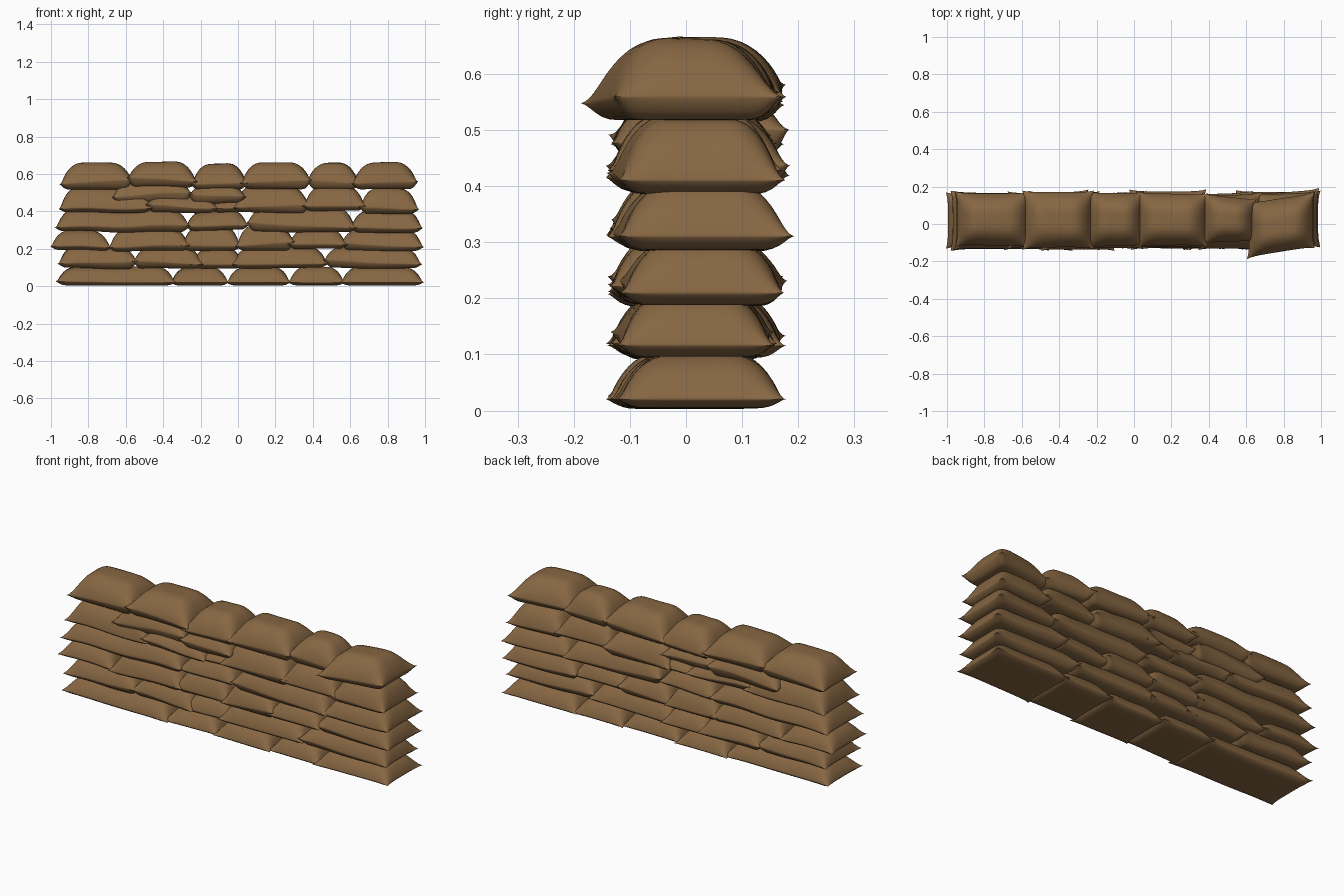
import bpy, bmesh, math, random
from mathutils import Vector, noise

if "Cube" in bpy.data.objects:
    bpy.data.objects.remove(bpy.data.objects["Cube"])

random.seed(4)
burlap = bpy.data.materials.new("burlap_brown")
burlap.diffuse_color = (0.24, 0.134, 0.055, 1)
burlap.use_nodes = True
burlap.node_tree.nodes["Principled BSDF"].inputs["Base Color"].default_value = burlap.diffuse_color
bags = []


def rise(d, length, power=0.8):
    """Rounded rise from the seam: 0 at the edge, 1 at distance `length`."""
    t = min(max(d / length, 0), 1)
    return (1 - (1 - t) ** 2.2) ** power


def sandbag(name, x0, x1, zl, zr, top, bottom, soft, tug, jitter):
    """Pillow with a seam all round, pinched corners, domed top and flat underside.
    tug = y offsets of (left front, right front, left back, right back) corners."""
    hx, hy = (x1 - x0) / 2 + 0.006, 0.149
    cx, cy = (x0 + x1) / 2, 0.018
    bm = bmesh.new()
    for side in (1, -1):
        made = bmesh.ops.create_grid(bm, x_segments=34, y_segments=26, size=1)["verts"]
        if side < 0:
            faces = {f for v in made for f in v.link_faces}
            bmesh.ops.reverse_faces(bm, faces=list(faces))
        for v in made:
            u, w = (math.sin(c * math.pi / 2) for c in (v.co.x, v.co.y))
            dx, dy = hx * (1 - abs(u)), hy * (1 - abs(w))
            # sides drawn in between the corner ears
            x = hx * u - math.copysign(0.012, u) * abs(u) ** 3 * (1 - w ** 4)
            y = hy * w - math.copysign(0.010, w) * abs(w) ** 3 * (1 - u ** 6)
            a, b = (u + 1) / 2, (w + 1) / 2
            y += ((1 - a) * tug[0] + a * tug[1]) * (1 - b) + ((1 - a) * tug[2] + a * tug[3]) * b
            z = zl * (1 - a) + zr * a
            if side > 0:
                n = noise.noise(Vector((x * 6 + cx * 9, y * 6, zl * 30)))
                f = rise(dx, min(soft, hx * 0.8)) * rise(dy, soft)
                # gentle crown towards the middle
                crown = 0.95 + 0.05 * (1 - u * u) * (1 - w * w)
                z += f * (top * 1.0 - z + 0.008 * n) * crown
            else:
                z -= rise(dx, 0.05) * rise(dy, 0.05) * (z - bottom)
            # whole courses undulate a little, upper ones more than the lowest
            amp = 0.012 * min(zl / 0.15, 1) * (0.4 if zl > 0.5 else 1)
            z += amp * noise.noise(Vector(((cx + x) * 3.5, 2.3, z * 2)))
            v.co = (cx + x, cy + y + jitter * abs(math.cos(u)), max(z, 0))
    bmesh.ops.remove_doubles(bm, verts=bm.verts, dist=0.00002)
    me = bpy.data.meshes.new(name)
    bm.to_mesh(me)
    bm.free()
    me.materials.append(burlap)
    ob = bpy.data.objects.new(name, me)
    bpy.context.collection.objects.link(ob)
    bags.append(ob)


def row(label, seam, top, bottom, spans, soft=0.10, tugs={}):
    """Lay one course; each span is x0, x1, seam lift left, seam lift right, top lift."""
    for i, (x0, x1, dl, dr, dt) in enumerate(spans):
        r = lambda: random.uniform(-0.012, 0.012)
        tug = tugs.get(i, (r(), r(), r(), r()))
        sandbag(f"{label}_sandbag_{i + 1}", x0, x1, seam + dl, seam + dr, top + dt,
                bottom + min(dl, dr) * 0.8, soft, tug, random.uniform(-0.006, 0.006))


# Courses from the ground up
row("ground_course", 0.020, 0.105, 0.004, [
    (-0.97, -0.335, 0.005, 0, 0), (-0.36, -0.05, 0, 0, -0.005), (-0.06, 0.28, 0, 0, 0),
    (0.27, 0.57, 0, 0, 0), (0.55, 0.99, 0, 0, 0)])
row("second_course", 0.116, 0.208, 0.095, [
    (-0.96, -0.54, 0, 0.02, 0.005), (-0.56, -0.19, 0.02, 0, 0.005), (-0.25, 0.03, 0, 0, 0),
    (-0.03, 0.48, 0, 0, 0.005), (0.46, 0.98, 0.02, 0, 0.005)])
row("third_course", 0.210, 0.308, 0.190, [
    (-1.0, -0.68, 0, 0, -0.015), (-0.69, -0.26, 0, 0.01, 0.005), (-0.30, 0.015, 0.01, 0, 0.015),
    (-0.01, 0.30, 0, 0.03, 0.015), (0.27, 0.58, 0.015, 0.01, 0.005), (0.55, 0.99, 0.02, 0, 0)])
row("fourth_course", 0.312, 0.410, 0.290, [
    (-0.975, -0.26, 0, 0.015, 0), (-0.28, 0.055, 0.01, 0.01, -0.01),
    (0.05, 0.63, 0.025, 0, 0.015), (0.60, 0.985, 0.005, 0, 0)],
    tugs={3: (-0.005, 0.01, 0.0, 0.027)})
row("fifth_course", 0.413, 0.525, 0.392, [
    (-0.955, -0.46, 0, 0, 0.0), (-0.49, -0.11, 0.02, 0, -0.035), (-0.67, -0.25, 0.06, 0.09, 0.04),
    (-0.14, 0.06, 0, 0, -0.055), (-0.26, 0.04, 0.08, 0.06, 0.02), (-0.02, 0.38, 0.0, 0.03, 0.01),
    (0.35, 0.68, 0.02, 0.02, 0.015), (0.65, 0.965, 0.015, 0, 0)],
    tugs={2: (0, 0.01, 0.01, 0.02), 5: (0, 0, 0.02, 0.02)})
row("top_course", 0.550, 0.660, 0.520, [
    (-0.95, -0.565, -0.005, 0.02, -0.003), (-0.59, -0.22, 0.03, 0.01, 0.004), (-0.25, 0.05, -0.005, 0, 0.0),
    (0.015, 0.39, 0, 0.02, 0.004), (0.37, 0.65, 0.02, 0, 0.002), (0.61, 0.96, 0.0, 0.01, 0.003)],
    soft=0.12, tugs={4: (0.02, 0.03, 0, -0.03), 5: (-0.058, 0.0, -0.05, 0.005)})

# Smooth cloth, only the sharpest seam stays crisp
bpy.ops.object.select_all(action='DESELECT')
for ob in bags:
    ob.select_set(True)
bpy.context.view_layer.objects.active = bags[0]
bpy.ops.object.shade_smooth_by_angle(angle=math.radians(80))
